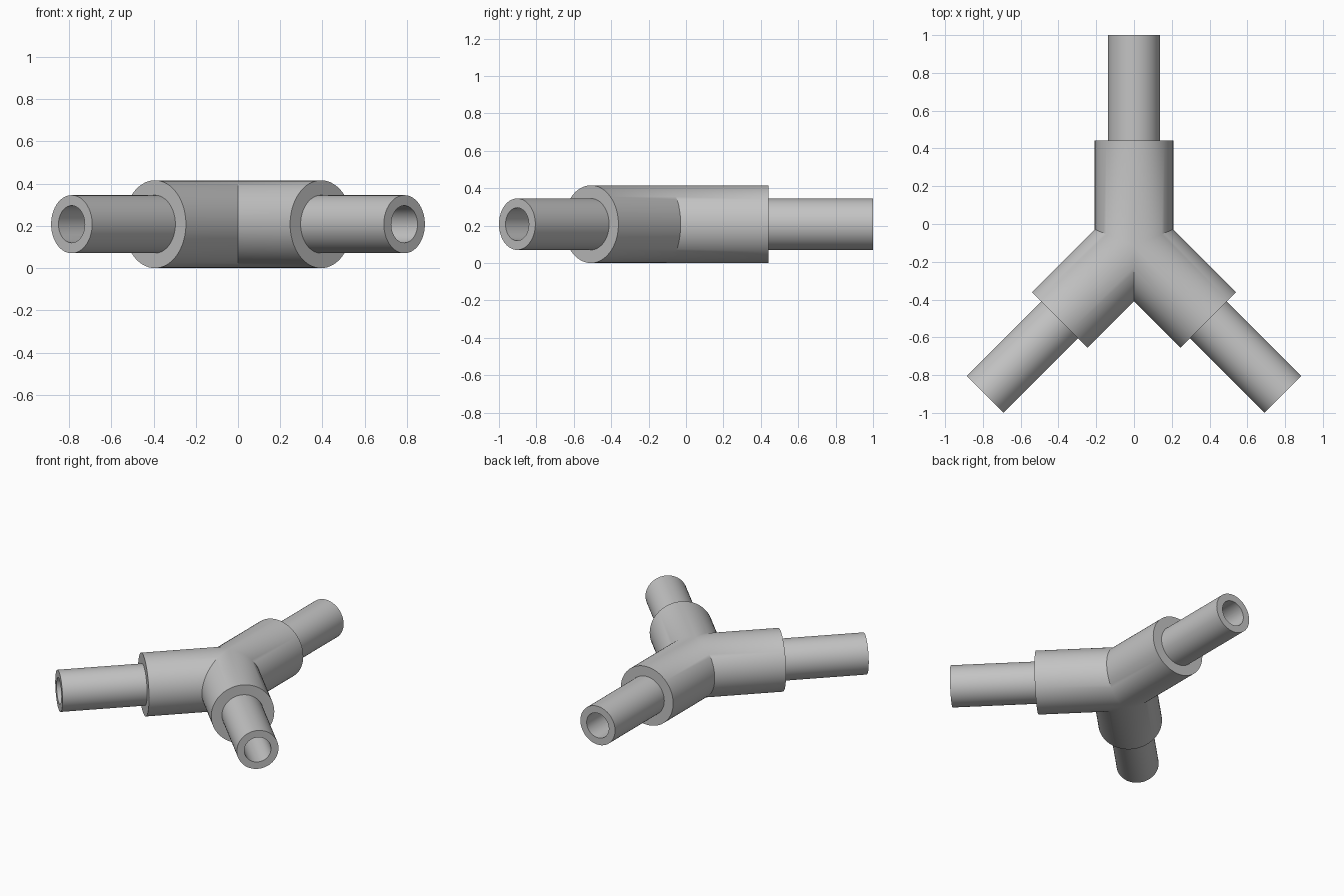
import bpy
import bmesh
from math import radians, sin, cos, tau
from mathutils import Matrix, Vector

cube = bpy.data.objects.get("Cube")
if cube:
    bpy.data.objects.remove(cube, do_unlink=True)

SLEEVE_R, TUBE_R, BORE_R = 0.208, 0.1375, 0.088
SLEEVE_LEN, ARM_LEN = 0.557, 1.1146
HUB = Vector((0, -0.1146, SLEEVE_R))
SEGMENTS = 64

grey = bpy.data.materials.new("plain grey")
grey.use_nodes = True
colour = (0.55, 0.55, 0.55, 1)
grey.diffuse_color = colour
bsdf = next(n for n in grey.node_tree.nodes if n.type == 'BSDF_PRINCIPLED')
bsdf.inputs["Base Color"].default_value = colour


def make_arm(heading, left_half, right_half):
    """Stepped hollow pipe, mitred at the hub against its two neighbours."""
    bm = bmesh.new()
    profile = [(-0.1, SLEEVE_R), (SLEEVE_LEN, SLEEVE_R), (SLEEVE_LEN, TUBE_R),
               (ARM_LEN, TUBE_R), (ARM_LEN, BORE_R), (-0.1, BORE_R)]
    verts = [bm.verts.new((x, 0, r)) for x, r in profile]
    edges = [bm.edges.new(pair) for pair in zip(verts, verts[1:])]
    bmesh.ops.spin(bm, geom=verts + edges, cent=(0, 0, 0), axis=(1, 0, 0),
                   angle=tau, steps=SEGMENTS, use_duplicate=False)
    bmesh.ops.remove_doubles(bm, verts=bm.verts, dist=1e-5)
    # Mitre cuts along the bisectors between neighbouring arms
    for half, side in ((left_half, 1), (right_half, -1)):
        a = radians(half)
        bmesh.ops.bisect_plane(bm, geom=bm.verts[:] + bm.edges[:] + bm.faces[:],
                               dist=1e-5, plane_co=(0, 0, 0),
                               plane_no=(-sin(a), side * cos(a), 0),
                               clear_outer=True)
    bm.transform(Matrix.Translation(HUB) @ Matrix.Rotation(radians(heading), 4, 'Z'))
    mesh = bpy.data.meshes.new("arm")
    bm.to_mesh(mesh)
    bm.free()
    return mesh


# Join the three arms into one connector
bm = bmesh.new()
for arm in ((90, 67.5, 67.5), (225, 45, 67.5), (315, 67.5, 45)):
    part = make_arm(*arm)
    bm.from_mesh(part)
    bpy.data.meshes.remove(part)
bmesh.ops.remove_doubles(bm, verts=bm.verts, dist=1e-4)
bmesh.ops.recalc_face_normals(bm, faces=bm.faces)
mesh = bpy.data.meshes.new("three_way_pipe_connector")
bm.to_mesh(mesh)
bm.free()
mesh.materials.append(grey)

connector = bpy.data.objects.new("three_way_pipe_connector", mesh)
bpy.context.collection.objects.link(connector)
bpy.ops.object.select_all(action='DESELECT')
connector.select_set(True)
bpy.context.view_layer.objects.active = connector
bpy.ops.object.shade_smooth_by_angle(angle=radians(30))
